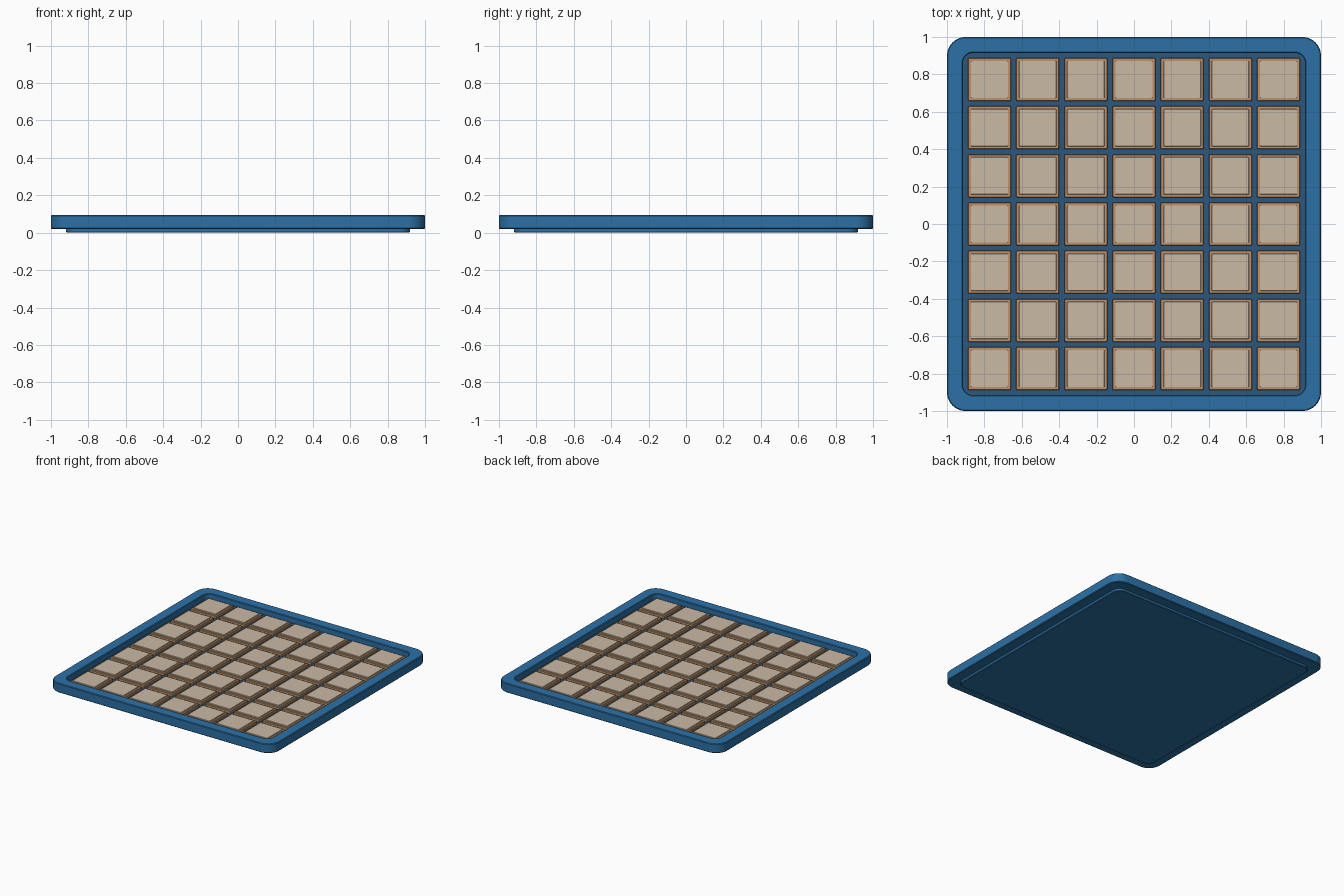
import bpy, bmesh, math

if "Cube" in bpy.data.objects:
    bpy.data.objects.remove(bpy.data.objects["Cube"])


def material(name, rgb):
    m = bpy.data.materials.new(name)
    m.diffuse_color = (*rgb, 1)
    m.use_nodes = True
    m.node_tree.nodes["Principled BSDF"].inputs["Base Color"].default_value = m.diffuse_color
    return m


BLUE = material("frame blue", (0.025, 0.165, 0.385))
DARK = material("floor blue", (0.027, 0.095, 0.205))
TAN = material("tile edge tan", (0.52, 0.29, 0.145))
CREAM = material("tile face beige", (0.59, 0.49, 0.375))


def rounded_loop(bm, half, radius, z, cx=0, cy=0, segs=8):
    """Ring of vertices around a rounded square."""
    ring = []
    for q in range(4):
        sx, sy = ((1, 1), (-1, 1), (-1, -1), (1, -1))[q]
        for i in range(segs + 1):
            a = math.radians(90) * (q + i / segs)
            x = cx + sx * (half - radius) + radius * math.cos(a)
            y = cy + sy * (half - radius) + radius * math.sin(a)
            ring.append(bm.verts.new((x, y, z)))
    return ring


def skin(bm, profile, cx=0, cy=0, segs=8, mat=0, cap_mat=0):
    """Closed stack of rounded squares; profile rows are (half, radius, z)."""
    rings = [rounded_loop(bm, h, r, z, cx, cy, segs) for h, r, z in profile]
    n = len(rings[0])
    for a, b in zip(rings, rings[1:]):
        for i in range(n):
            j = (i + 1) % n
            bm.faces.new((a[i], a[j], b[j], b[i])).material_index = mat
    bm.faces.new(rings[0][::-1]).material_index = mat
    bm.faces.new(rings[-1]).material_index = cap_mat


def finish(bm, name, mats):
    mesh = bpy.data.meshes.new(name)
    bm.to_mesh(mesh)
    bm.free()
    for m in mats:
        mesh.materials.append(m)
    ob = bpy.data.objects.new(name, mesh)
    bpy.context.collection.objects.link(ob)
    bpy.ops.object.select_all(action='DESELECT')
    ob.select_set(True)
    bpy.context.view_layer.objects.active = ob
    bpy.ops.object.shade_smooth_by_angle(angle=math.radians(30))
    return ob


# Tray: stepped foot, outer wall, flat rim and recessed floor in one skin
bm = bmesh.new()
skin(bm, [(0.915, 0.06, 0.0), (0.92, 0.065, 0.005), (0.92, 0.065, 0.02),
          (0.995, 0.095, 0.02), (1.0, 0.1, 0.025), (1.0, 0.1, 0.09),
          (0.995, 0.095, 0.095), (0.92, 0.06, 0.095), (0.915, 0.055, 0.09),
          (0.915, 0.055, 0.05)], cap_mat=1)
finish(bm, "tray", [BLUE, DARK])

# Seven by seven tiles: darker edge block with a slightly raised face pad
PITCH = 0.2575
bodies, pads = bmesh.new(), bmesh.new()
for row in range(7):
    for col in range(7):
        x, y = (col - 3) * PITCH, (row - 3) * PITCH
        skin(bodies, [(0.115, 0.006, 0.049), (0.115, 0.006, 0.067),
                      (0.112, 0.005, 0.07)], x, y, segs=2)
        skin(pads, [(0.1, 0.004, 0.069), (0.1, 0.004, 0.075),
                    (0.098, 0.003, 0.077)], x, y, segs=2)
finish(bodies, "tile_edges", [TAN])
finish(pads, "tile_faces", [CREAM])
